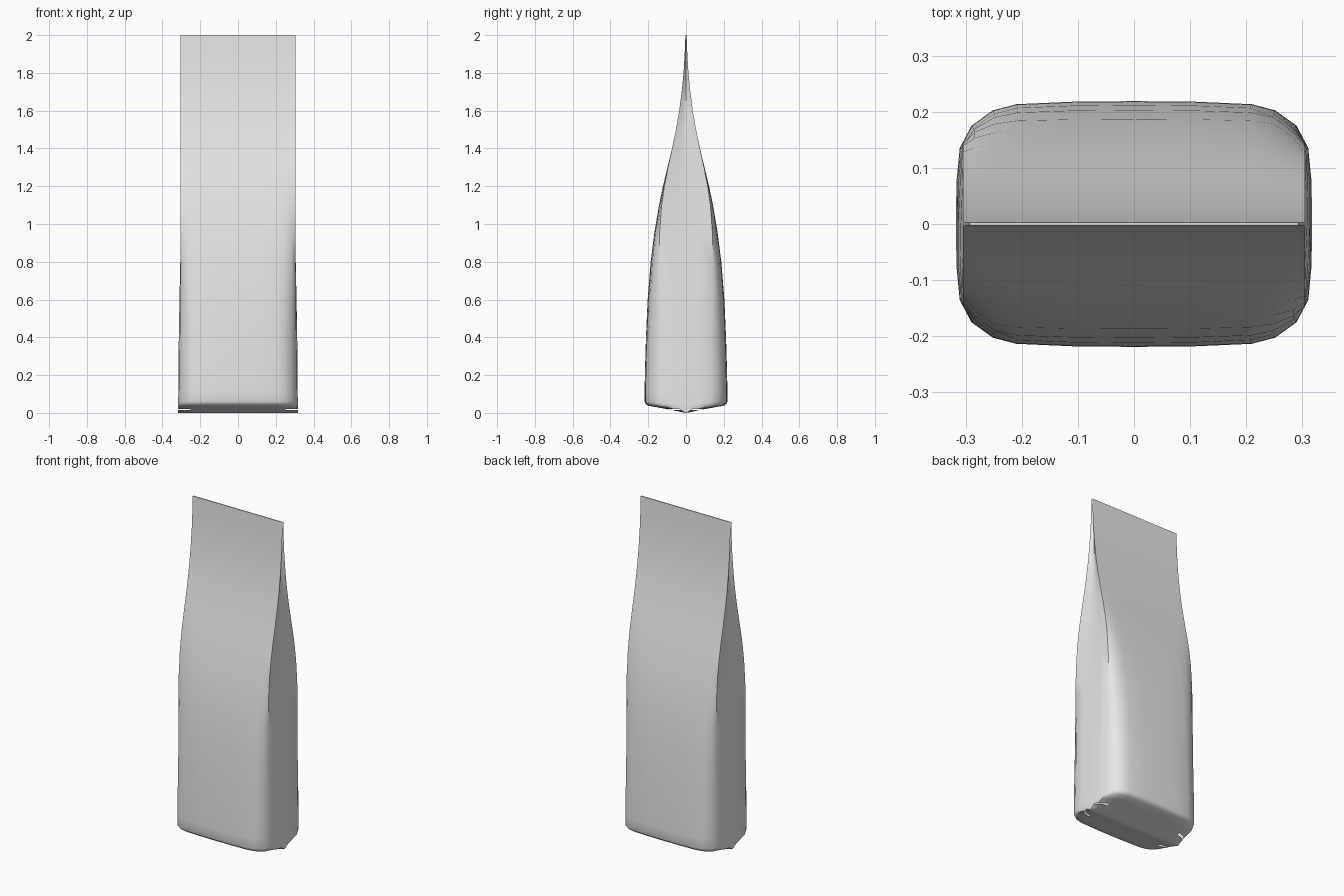
import bpy, bmesh, math

if "Cube" in bpy.data.objects:
    bpy.data.objects.remove(bpy.data.objects["Cube"])

# Quarter cross-section (x, depth fraction): full rounded body and flattened, gusseted top
BODY = [(0, 1), (.11, .995), (.21, .975), (.252, .925), (.29, .8), (.311, .62), (.317, .34), (.317, 0)]
SEAL = [(0, 1), (.11, 1), (.21, 1), (.252, 1), (.285, 1), (.305, 1), (.297, .5), (.29, 0)]
# Side profile (height, half depth)
PROFILE = [(.06, .219), (.12, .219), (.2, .218), (.4, .212), (.6, .203), (.8, .187), (.95, .168),
           (1.1, .143), (1.2, .122), (1.3, .098), (1.4, .074), (1.5, .053), (1.6, .036),
           (1.7, .023), (1.8, .013), (1.9, .007), (2.0, .003)]


def section(z):
    """Closed outline of (x, depth fraction) at height z."""
    t = min(max((z - .3) / 1.2, 0), 1)
    t = t * t * (3 - 2 * t)
    taper = 1 - .03 * min(z / 1.2, 1) * (1 - t)
    q = [((a[0] + (b[0] - a[0]) * t) * taper, a[1] + (b[1] - a[1]) * t) for a, b in zip(BODY, SEAL)]
    right = q + [(x, -y) for x, y in reversed(q[:-1])]
    return right + [(-x, y) for x, y in reversed(right[1:-1])]


def add_ring(bm, z, depth, drop=None):
    return [bm.verts.new((x, y * depth, z)) for x, y in section(z)]


def bridge(bm, a, b):
    n = len(a)
    return [bm.faces.new((a[i], a[(i + 1) % n], b[(i + 1) % n], b[i])) for i in range(n)]


bm = bmesh.new()

# Walls of the pouch
rings = [add_ring(bm, z, d) for z, d in PROFILE]
for a, b in zip(rings, rings[1:]):
    bridge(bm, a, b)
bm.faces.new(rings[-1])

# Rounded lower edge and shallow folded base
base = [(.048, .214), (.038, .2), (.029, .15), (.02, .1), (.016, .08), (.007, .035), (0, .003)]
previous = rings[0]
slits = []
for z, d in base:
    ring = add_ring(bm, z, d)
    band = bridge(bm, ring, previous)
    if z == .016:
        # Open slits beside the folded end tabs
        slits = [f for f in band if .25 < abs(f.calc_center_median().x) < .316]
    previous = ring
bm.faces.new(previous)
bmesh.ops.recalc_face_normals(bm, faces=bm.faces)
bmesh.ops.delete(bm, geom=slits, context='FACES')

mesh = bpy.data.meshes.new("pouch")
bm.to_mesh(mesh)
bm.free()
pouch = bpy.data.objects.new("pouch", mesh)
bpy.context.collection.objects.link(pouch)

# Plain grey finish
grey = bpy.data.materials.new("light grey")
grey.diffuse_color = (.8, .8, .8, 1)
grey.use_nodes = True
grey.node_tree.nodes["Principled BSDF"].inputs["Base Color"].default_value = grey.diffuse_color
mesh.materials.append(grey)

bpy.context.view_layer.objects.active = pouch
pouch.select_set(True)
bpy.ops.object.shade_smooth_by_angle(angle=math.radians(40))
